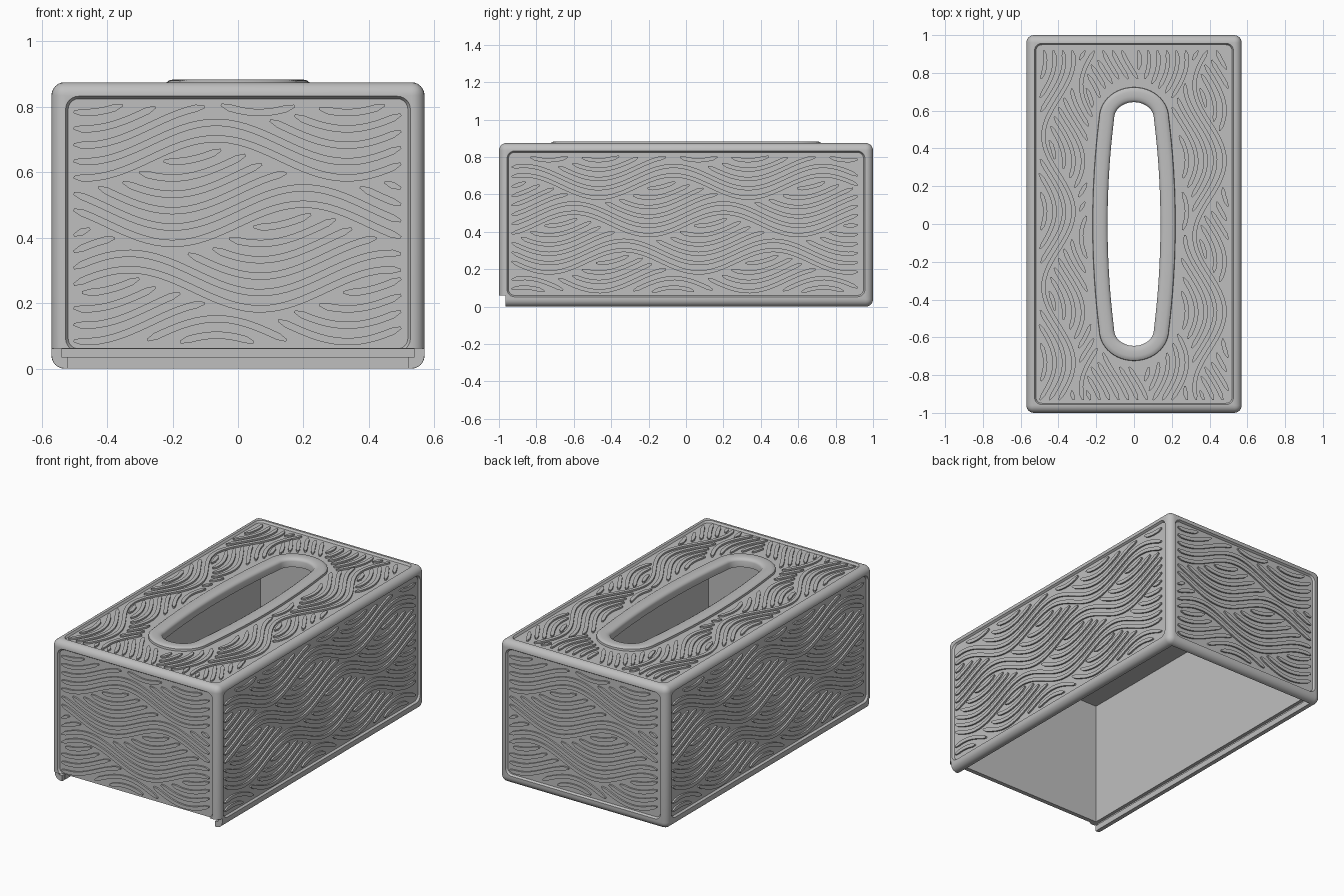
import bpy, bmesh, math
from mathutils import Vector, Matrix

cube = bpy.data.objects.get("Cube")
if cube:
    bpy.data.objects.remove(cube, do_unlink=True)

W, L, H = 0.57, 1.0, 0.875        # half width, half length, height
DEPTH = 0.012                     # panel recess

grey = bpy.data.materials.new("plain_grey")
grey.use_nodes = True
colour = (0.52, 0.52, 0.52, 1)
grey.diffuse_color = colour
for node in grey.node_tree.nodes:
    if node.type == 'BSDF_PRINCIPLED':
        node.inputs["Base Color"].default_value = colour


def finish(name, bm):
    bmesh.ops.recalc_face_normals(bm, faces=bm.faces[:])
    mesh = bpy.data.meshes.new(name)
    bm.to_mesh(mesh)
    bm.free()
    mesh.materials.append(grey)
    obj = bpy.data.objects.new(name, mesh)
    bpy.context.collection.objects.link(obj)
    return obj


def activate(obj):
    bpy.ops.object.select_all(action='DESELECT')
    obj.select_set(True)
    bpy.context.view_layer.objects.active = obj


def box(name, lo, hi, bevel=0):
    bm = bmesh.new()
    lo, hi = Vector(lo), Vector(hi)
    size = hi - lo
    bmesh.ops.create_cube(bm, size=1, matrix=Matrix.Translation((lo + hi) / 2)
                          @ Matrix.Diagonal((*size, 1)))
    if bevel:
        bmesh.ops.bevel(bm, geom=bm.edges[:], offset=bevel, segments=6,
                        profile=0.5, affect='EDGES')
    return finish(name, bm)


def loft(name, loops, closed=False):
    """Skin matching loops of points; cap the ends unless closed."""
    bm = bmesh.new()
    rings = [[bm.verts.new(p) for p in loop] for loop in loops]
    pairs = list(zip(rings, rings[1:]))
    if closed:
        pairs.append((rings[-1], rings[0]))
    else:
        bm.faces.new(rings[0])
        bm.faces.new(rings[-1])
    n = len(rings[0])
    for a, b in pairs:
        for i in range(n):
            j = (i + 1) % n
            bm.faces.new((a[i], a[j], b[j], b[i]))
    return finish(name, bm)


def carve(obj, cutter):
    cutter.hide_render = True
    mod = obj.modifiers.new("carve", 'BOOLEAN')
    mod.operation = 'DIFFERENCE'
    mod.solver = 'EXACT'
    mod.object = cutter
    activate(obj)
    bpy.ops.object.modifier_apply(modifier=mod.name)
    bpy.data.objects.remove(cutter, do_unlink=True)


def rounded_rect(hu, hv, r, steps=6):
    pts = []
    for q, (su, sv) in enumerate([(1, 1), (-1, 1), (-1, -1), (1, -1)]):
        for i in range(steps + 1):
            a = math.pi / 2 * (q + i / steps)
            pts.append((su * (hu - r) + r * math.cos(a),
                        sv * (hv - r) + r * math.sin(a)))
    return pts


def opening(offset):
    """Slim opening with gently bowed sides, grown outward by offset."""
    quarter = []
    for i in range(14):
        y = 0.56 * i / 14
        quarter.append(Vector((0.14 - 0.035 * (y / 0.56) ** 2, y)))
    for i in range(13):
        a = math.pi / 2 * i / 12
        quarter.append(Vector((0.105 * math.cos(a), 0.56 + 0.085 * math.sin(a))))
    half = quarter + [Vector((-p.x, p.y)) for p in quarter[-2:0:-1]]
    pts = half + [-p for p in half]
    out = []
    for i, p in enumerate(pts):
        t = (pts[(i + 1) % len(pts)] - pts[i - 1]).normalized()
        out.append(p + Vector((t.y, -t.x)) * offset)
    return out


# Hollow cover with a sliding base slot that opens at the front
body = box("box_cover", (-W, -L, 0), (W, L, H), bevel=0.04)
carve(body, box("cavity", (-0.519, -0.96, -0.1), (0.519, 0.96, 0.83)))
carve(body, box("channel", (-0.52, -1.1, -0.1), (0.52, -0.94, 0.05)))
carve(body, box("slot", (-0.54, -1.1, 0.035), (0.54, 0.97, 0.06)))
carve(body, box("front_step", (-0.7, -1.1, -0.1), (0.7, -0.965, 0.061)))

# Panels: centre, u axis, v axis, half sizes, wave height
X, Y, Z = Vector((1, 0, 0)), Vector((0, 1, 0)), Vector((0, 0, 1))
mid = Z * 0.4425
panels = {
    "front": (mid - Y * L, X, Z, 0.527, 0.39, 0.06),
    "back": (mid + Y * L, -X, Z, 0.527, 0.39, 0.06),
    "left": (mid + X * W, Y, Z, 0.957, 0.39, 0.06),
    "right": (mid - X * W, -Y, Z, 0.957, 0.39, 0.06),
    "top": (Z * H, Y, -X, 0.957, 0.527, 0.08),
}


def recess(name, centre, u, v, hu, hv):
    n = u.cross(v)
    loops = []
    for grow, height in ((-0.008, -DEPTH), (0.013, 0.02)):
        loops.append([centre + u * a + v * b + n * height
                      for a, b in rounded_rect(hu + grow, hv + grow, 0.04 + grow)])
    carve(body, loft(name + "_recess", loops))


def wave_runs(hu, hv, amp, blocked):
    """Bundles of parallel waves, each cut off by the bundle above it."""
    row, wave, step = 0.2, 0.8, 0.025
    border = lambda j, s: j * row + amp * math.sin(math.tau * s / wave + j * 2.1)
    count = int(2 * hu / step)
    for j in range(-5, 5):
        for k in range(8):
            run = []
            for i in range(count + 1):
                s = -hu + 0.025 + i * step
                t = border(j, s) + k * 0.05
                ok = (abs(s) < hu - 0.02 and abs(t) < hv - 0.025
                      and t < border(j + 1, s) - 0.025 and not blocked(s, t))
                if ok:
                    run.append(Vector((s, t)))
                if run and (not ok or i == count):
                    if len(run) > 2:
                        yield run
                    run = []


def ribs(name, centre, u, v, hu, hv, amp, blocked):
    n = u.cross(v)
    bm = bmesh.new()
    for run in wave_runs(hu, hv, amp, blocked):
        rings = []
        last = len(run) - 1
        for i, p in enumerate(run):
            t = (run[min(i + 1, last)] - run[max(i - 1, 0)]).normalized()
            side = Vector((-t.y, t.x)) * (0.004 if i in (0, last) else 0.011)
            ring = []
            for q, h in ((p - side, -DEPTH - 0.001), (p - side, -0.002),
                         (p + side, -0.002), (p + side, -DEPTH - 0.001)):
                ring.append(bm.verts.new(centre + u * q.x + v * q.y + n * h))
            rings.append(ring)
        for a, b in zip(rings, rings[1:]):
            for i in range(4):
                j = (i + 1) % 4
                bm.faces.new((a[i], a[j], b[j], b[i]))
        bm.faces.new(rings[0])
        bm.faces.new(rings[-1])
    finish(name + "_wave_relief", bm)


def near_opening(s, t):
    return (abs(t) / 0.25) ** 2.5 + (abs(s) / 0.755) ** 4 < 1


for name, (centre, u, v, hu, hv, amp) in panels.items():
    recess(name, centre, u, v, hu, hv)
    blocked = near_opening if name == "top" else (lambda s, t: False)
    ribs(name, centre, u, v, hu, hv, amp, blocked)

# Opening through the lid
carve(body, loft("hole", [[(p.x, p.y, z) for p in opening(0.01)] for z in (0.7, 1.0)]))

# Rounded collar around the opening
profile = [(0, 0.83), (0, 0.866), (0.004, 0.875), (0.014, 0.881), (0.03, 0.884),
           (0.055, 0.884), (0.07, 0.881), (0.078, 0.875), (0.08, 0.86), (0.03, 0.84)]
collar = loft("opening_collar",
              [[(p.x, p.y, z) for p in opening(off)] for off, z in profile], closed=True)

for obj in (body, collar):
    activate(obj)
    bpy.ops.object.shade_smooth_by_angle(angle=math.radians(40))
